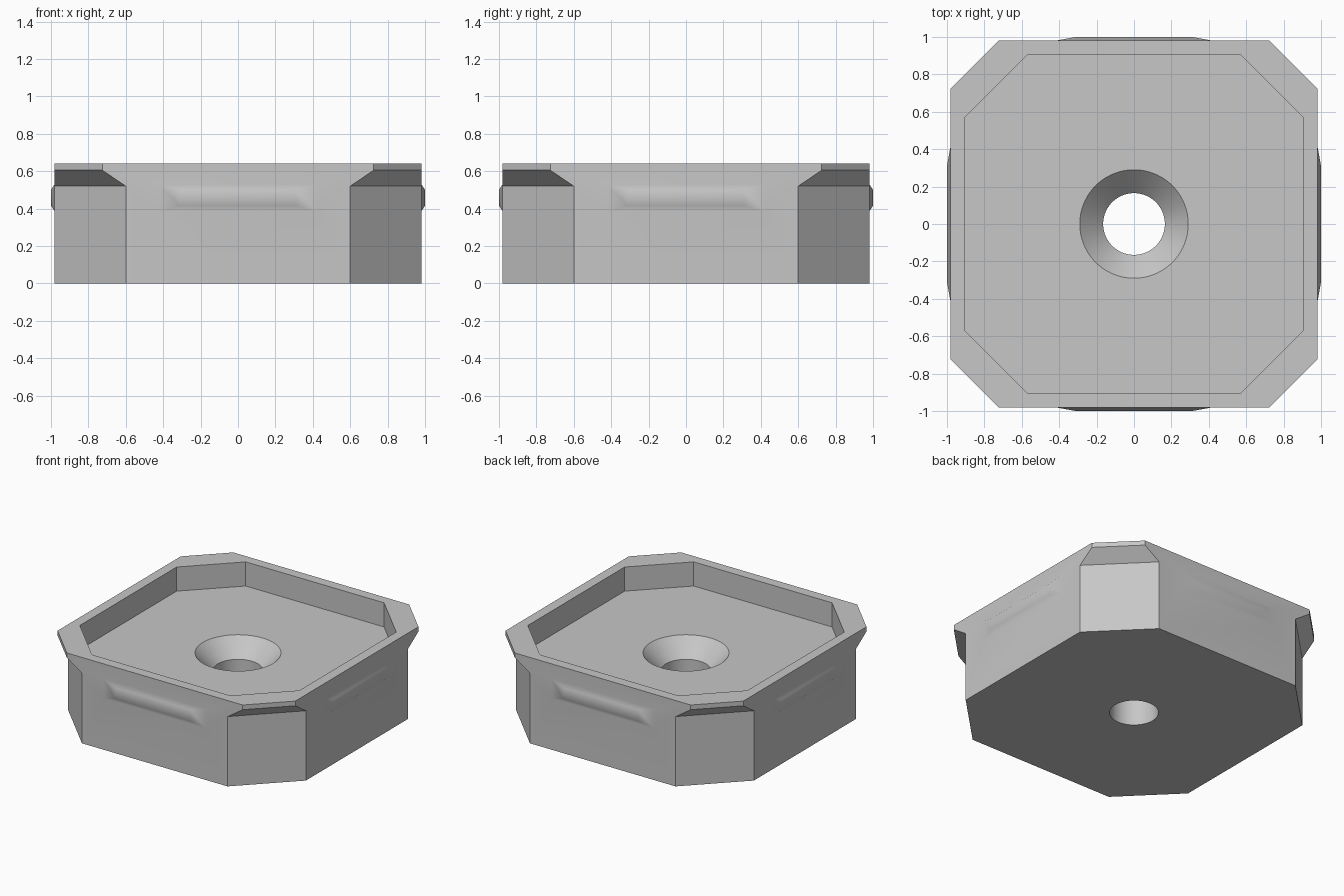
import bpy, bmesh, math
from mathutils import Matrix

if "Cube" in bpy.data.objects:
    bpy.data.objects.remove(bpy.data.objects["Cube"])

HALF = 0.98      # half width of the block
FLOOR = 0.46     # height of the pocket floor
TOP = 0.64
SEG = 96

bm = bmesh.new()


def octagon(half, c, z):
    """Ring of a square with cut corners, starting on the front side."""
    pts = [(-c, -half), (c, -half), (half, -c), (half, c),
           (c, half), (-c, half), (-half, c), (-half, -c)]
    return [bm.verts.new((x, y, z)) for x, y in pts]


def circle(r, z):
    return [bm.verts.new((r * math.cos(2 * math.pi * i / SEG),
                          r * math.sin(2 * math.pi * i / SEG), z)) for i in range(SEG)]


def skin(a, b):
    for i in range(len(a)):
        j = (i + 1) % len(a)
        bm.faces.new((a[i], a[j], b[j], b[i]))


def plate(outer, inner):
    """Flat face with a round hole."""
    edges = []
    for ring in (outer, inner):
        for i, v in enumerate(ring):
            w = ring[(i + 1) % len(ring)]
            edges.append(bm.edges.get((v, w)) or bm.edges.new((v, w)))
    bmesh.ops.triangle_fill(bm, use_beauty=True, use_dissolve=False, edges=edges)


# Outer shell levels: base, start of corner flare, end of flare, rim
levels = [octagon(HALF, c, z) for c, z in
          ((0.6, 0), (0.6, 0.52), (0.725, 0.605), (0.725, TOP))]

# Cut corners
for lo, hi in zip(levels, levels[1:]):
    for i in (1, 3, 5, 7):
        j = (i + 1) % 8
        bm.faces.new((lo[i], lo[j], hi[j], hi[i]))

# Side walls, each with a shallow raised catch
for k in range(4):
    turn = Matrix.Rotation(k * math.pi / 2, 3, 'Z')
    left = [lv[2 * k] for lv in levels]
    right = [lv[2 * k + 1] for lv in levels]

    def rect(x0, z0, x1, z1, y):
        m = []
        for x, z in ((-x0, z0), (x0, z0), (x1, z1), (-x1, z1)):
            v = bm.verts.new((x, y, z))
            v.co = turn @ v.co
            m.append(v)
        return m

    base = rect(0.42, 0.385, 0.42, 0.53, -HALF)
    crest = rect(0.31, 0.415, 0.31, 0.50, -1.0)
    bm.faces.new((left[0], right[0], base[1], base[0]))
    bm.faces.new(right + [base[2], base[1]])
    bm.faces.new((right[3], left[3], base[3], base[2]))
    bm.faces.new(left[::-1] + [base[0], base[3]])
    skin(base, crest)
    bm.faces.new(crest)

# Rim and pocket walls
pocket_top = octagon(0.905, 0.57, TOP)
pocket_floor = octagon(0.905, 0.57, FLOOR)
skin(levels[3], pocket_top)
skin(pocket_top, pocket_floor)

# Countersunk hole
sink = circle(0.29, FLOOR)
neck = circle(0.165, FLOOR - 0.125)
exit_ring = circle(0.165, 0)
skin(sink, neck)
skin(neck, exit_ring)

# Pocket floor and underside
plate(pocket_floor, sink)
plate(levels[0], exit_ring)
bmesh.ops.recalc_face_normals(bm, faces=bm.faces)

mesh = bpy.data.meshes.new("block")
bm.to_mesh(mesh)
bm.free()
grey = bpy.data.materials.new("light_grey")
grey.diffuse_color = (0.57, 0.57, 0.57, 1)
grey.use_nodes = True
grey.node_tree.nodes["Principled BSDF"].inputs["Base Color"].default_value = grey.diffuse_color
mesh.materials.append(grey)
block = bpy.data.objects.new("block", mesh)
bpy.context.collection.objects.link(block)
bpy.context.view_layer.objects.active = block
block.select_set(True)
bpy.ops.object.shade_smooth_by_angle(angle=math.radians(38))
